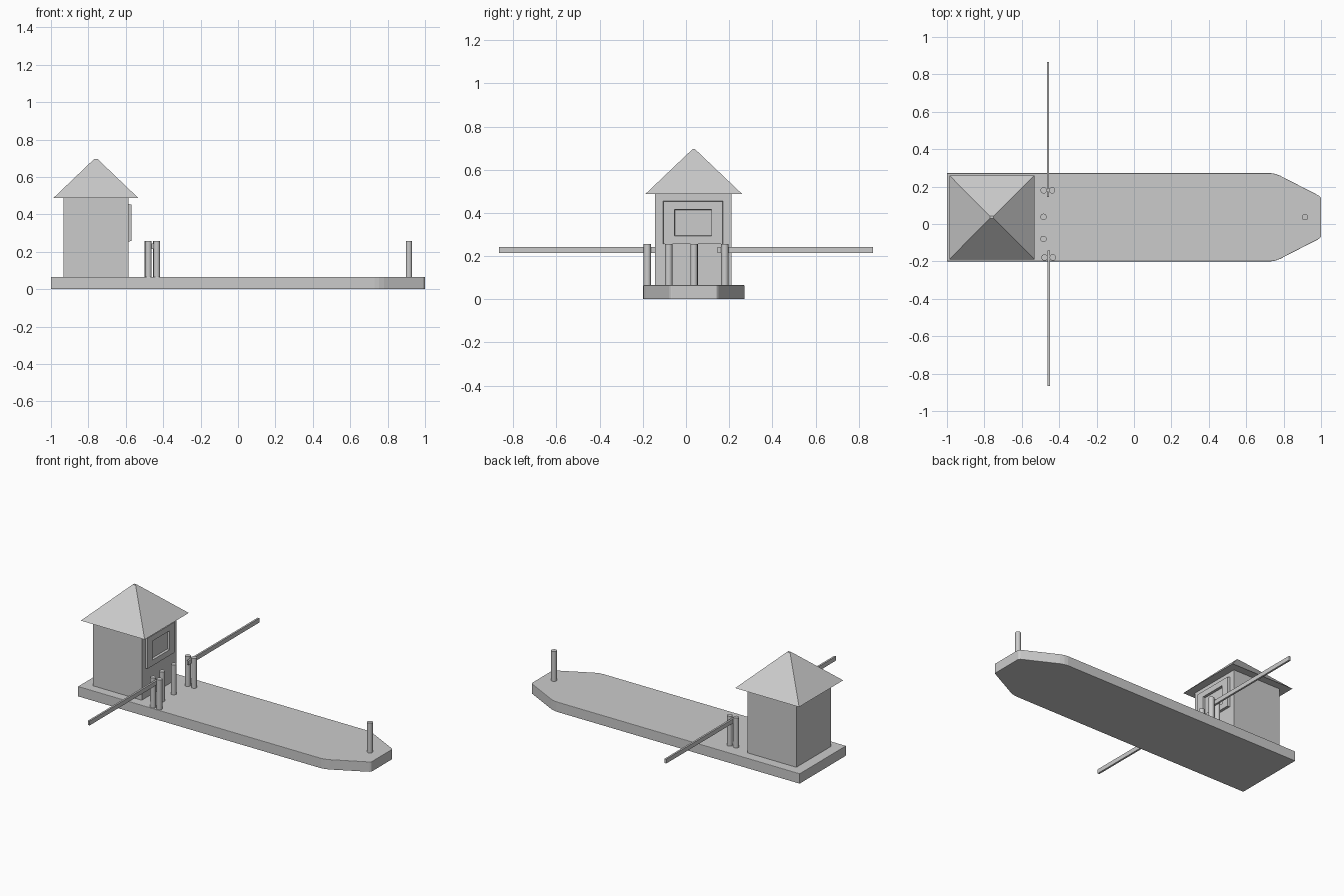
import bpy, bmesh, math

if "Cube" in bpy.data.objects:
    bpy.data.objects.remove(bpy.data.objects["Cube"])

CY = 0.036  # hull centreline
DECK = 0.065


def make(name, verts, faces):
    me = bpy.data.meshes.new(name)
    me.from_pydata(verts, [], faces)
    bm = bmesh.new()
    bm.from_mesh(me)
    bmesh.ops.recalc_face_normals(bm, faces=bm.faces)
    bm.to_mesh(me)
    bm.free()
    ob = bpy.data.objects.new(name, me)
    bpy.context.collection.objects.link(ob)
    return ob


def prism(name, pts, z0, z1):
    n = len(pts)
    verts = [(x, y, z) for z in (z0, z1) for x, y in pts]
    sides = [(i, (i + 1) % n, (i + 1) % n + n, i + n) for i in range(n)]
    return make(name, verts, [tuple(range(n)), tuple(range(n, 2 * n))] + sides)


def box(name, x0, x1, y0, y1, z0, z1):
    return prism(name, [(x0, y0), (x1, y0), (x1, y1), (x0, y1)], z0, z1)


def bevel(ob, width):
    m = ob.modifiers.new("bevel", 'BEVEL')
    m.width, m.segments = width, 2


# Flat hull with tapered bow and softened shoulders
half = [(-1, 0.236), (0.73, 0.236), (0.755, 0.232), (0.78, 0.223), (0.99, 0.115), (1.0, 0.105)]
outline = [(x, CY - y) for x, y in half] + [(x, CY + y) for x, y in reversed(half)]
bevel(prism("hull", outline, 0, DECK), 0.003)

# Cabin walls
box("cabin", -0.933, -0.585, -0.143, 0.21, DECK - 0.005, 0.487)

# Pyramid roof with a tiny flat tip
rings = [(0.2275, 0.2245, 0.487), (0.01, 0.006, 0.695)]
rv = [(-0.76 + sx * a, CY + sy * b, z) for a, b, z in rings
      for sx, sy in ((-1, -1), (1, -1), (1, 1), (-1, 1))]
make("roof", rv, [(0, 1, 2, 3), (4, 5, 6, 7)] +
     [(i, (i + 1) % 4, (i + 1) % 4 + 4, i + 4) for i in range(4)])

# Window frame: rectangular loops from outer wall edge to inner wall edge
loops = [(0.139, 0.100, -0.587), (0.137, 0.098, -0.570),
         (0.086, 0.061, -0.570), (0.084, 0.059, -0.587)]
fv = [(x, 0.033 + sy * w, 0.355 + sz * h) for w, h, x in loops
      for sy, sz in ((-1, -1), (1, -1), (1, 1), (-1, 1))]
ff = []
for k in range(4):
    a, b = 4 * k, 4 * ((k + 1) % 4)
    ff += [(a + i, a + (i + 1) % 4, b + (i + 1) % 4, b + i) for i in range(4)]
make("window_frame", fv, ff)

# Mooring posts, oar posts and bow post
posts = {
    "oar_post_left_a": (-0.483, 0.180), "oar_post_left_b": (-0.438, 0.180),
    "oar_post_right_a": (-0.479, -0.179), "oar_post_right_b": (-0.434, -0.179),
    "deck_post_left": (-0.484, 0.038), "deck_post_right": (-0.484, -0.080),
    "bow_post": (0.914, 0.037),
}
for name, (x, y) in posts.items():
    circle = [(x + 0.017 * math.cos(i * math.tau / 24), y + 0.017 * math.sin(i * math.tau / 24))
              for i in range(24)]
    ob = prism(name, circle, DECK - 0.005, 0.257)
    for p in ob.data.polygons:
        p.use_smooth = len(p.vertices) == 4
    for e in ob.data.edges:
        a, b = (ob.data.vertices[v].co.z for v in e.vertices)
        e.use_edge_sharp = abs(a - b) < 1e-4

# Oars held between the post pairs
box("oar_left", -0.466, -0.454, 0.145, 0.866, 0.215, 0.243)
box("oar_right", -0.462, -0.450, -0.866, -0.142, 0.215, 0.243)
